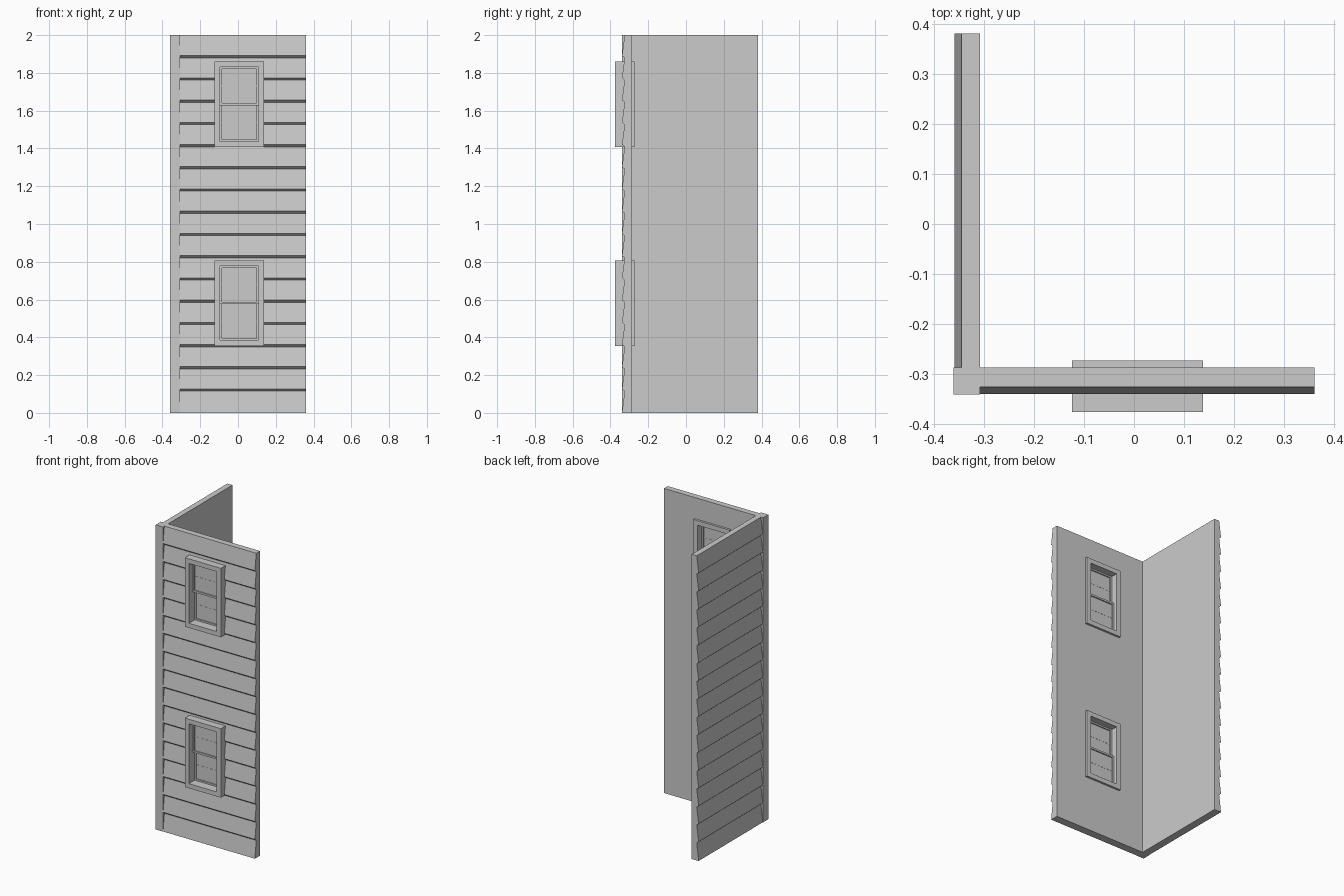
import bpy, bmesh
from mathutils import Vector

if "Cube" in bpy.data.objects:
    bpy.data.objects.remove(bpy.data.objects["Cube"])

BOARDS, H = 17, 2.0
PITCH = H / BOARDS


def make(name, verts, faces):
    me = bpy.data.meshes.new(name)
    me.from_pydata(verts, [], faces)
    bm = bmesh.new()
    bm.from_mesh(me)
    bmesh.ops.recalc_face_normals(bm, faces=bm.faces)
    bm.to_mesh(me)
    bm.free()
    ob = bpy.data.objects.new(name, me)
    bpy.context.collection.objects.link(ob)
    return ob


def prism(name, profile, axis, a, b):
    """Extrude a (depth, z) profile along 'x' or 'y' from a to b."""
    n = len(profile)
    place = (lambda t, d, z: (t, d, z)) if axis == 'x' else (lambda t, d, z: (d, t, z))
    verts = [place(t, d, z) for t in (a, b) for d, z in profile]
    faces = [tuple(range(n)), tuple(range(2 * n - 1, n - 1, -1))]
    faces += [(i, (i + 1) % n, n + (i + 1) % n, n + i) for i in range(n)]
    return make(name, verts, faces)


def box(name, x0, x1, y0, y1, z0, z1):
    return prism(name, [(y0, z0), (y1, z0), (y1, z1), (y0, z1)], 'x', x0, x1)


def frame(name, x0, x1, y0, y1, z0, z1, w):
    """Rectangular ring of width w in the xz plane."""
    verts = []
    for y in (y0, y1):
        for i in (0, w):
            verts += [(x0 + i, y, z0 + i), (x1 - i, y, z0 + i),
                      (x1 - i, y, z1 - i), (x0 + i, y, z1 - i)]
    faces = []
    for k in range(4):
        m = (k + 1) % 4
        for p, q in ((0, 4), (8, 12), (0, 8), (4, 12)):
            faces.append((p + k, p + m, q + m, q + k))
    return make(name, verts, faces)


def siding(inner, low, outer):
    """Clapboard wall section: flat inside, overlapping boards outside."""
    pts = [(inner, H), (inner, 0), (outer, 0)]
    for k in range(1, BOARDS):
        z = k * PITCH
        pts += [(low, z + 0.009), (low, z - 0.003), (outer, z + 0.009)][1:]
    return pts + [(low, H)]


# Walls and corner post
front = prism("front_wall", siding(-0.286, -0.325, -0.339), 'x', -0.307, 0.36)
prism("side_wall", siding(-0.307, -0.344, -0.358), 'y', -0.288, 0.38)
box("corner_post", -0.36, -0.307, -0.34, -0.286, 0, H)

# Double-hung windows
X0, X1, WH = -0.124, 0.138, 0.453
for label, zb in (("lower", 0.355), ("upper", 1.408)):
    # opening through the wall
    cut = box("window_cutter", X0 + 0.015, X1 - 0.015, -0.5, -0.1, zb + 0.015, zb + WH - 0.015)
    cut.hide_render = True
    mod = front.modifiers.new("opening", 'BOOLEAN')
    mod.object, mod.operation, mod.solver = cut, 'DIFFERENCE', 'EXACT'
    bpy.context.view_layer.objects.active = front
    bpy.ops.object.modifier_apply(modifier=mod.name)
    bpy.data.objects.remove(cut)

    frame(label + "_window_frame", X0, X1, -0.375, -0.272, zb, zb + WH, 0.03)

    # sashes: the top one sits outside the bottom one
    a, b = X0 + 0.028, X1 - 0.028
    z0, z1, zm = zb + 0.028, zb + WH - 0.028, zb + WH / 2
    for part, s0, s1, y in (("bottom", z0, zm + 0.006, -0.316),
                            ("top", zm - 0.006, z1, -0.335)):
        tag = f"{label}_{part}_"
        frame(tag + "sash", a, b, y, y + 0.018, s0, s1, 0.012)
        box(tag + "glass", a + 0.01, b - 0.01, y + 0.008, y + 0.010, s0 + 0.01, s1 - 0.01)
        # slim glazing bars
        xc, zc = (a + b) / 2, (s0 + s1) / 2
        box(tag + "upright_bar", xc - 0.002, xc + 0.002, y + 0.007, y + 0.011, s0 + 0.01, s1 - 0.01)
        box(tag + "cross_bar", a + 0.01, b - 0.01, y + 0.007, y + 0.011, zc - 0.002, zc + 0.002)
